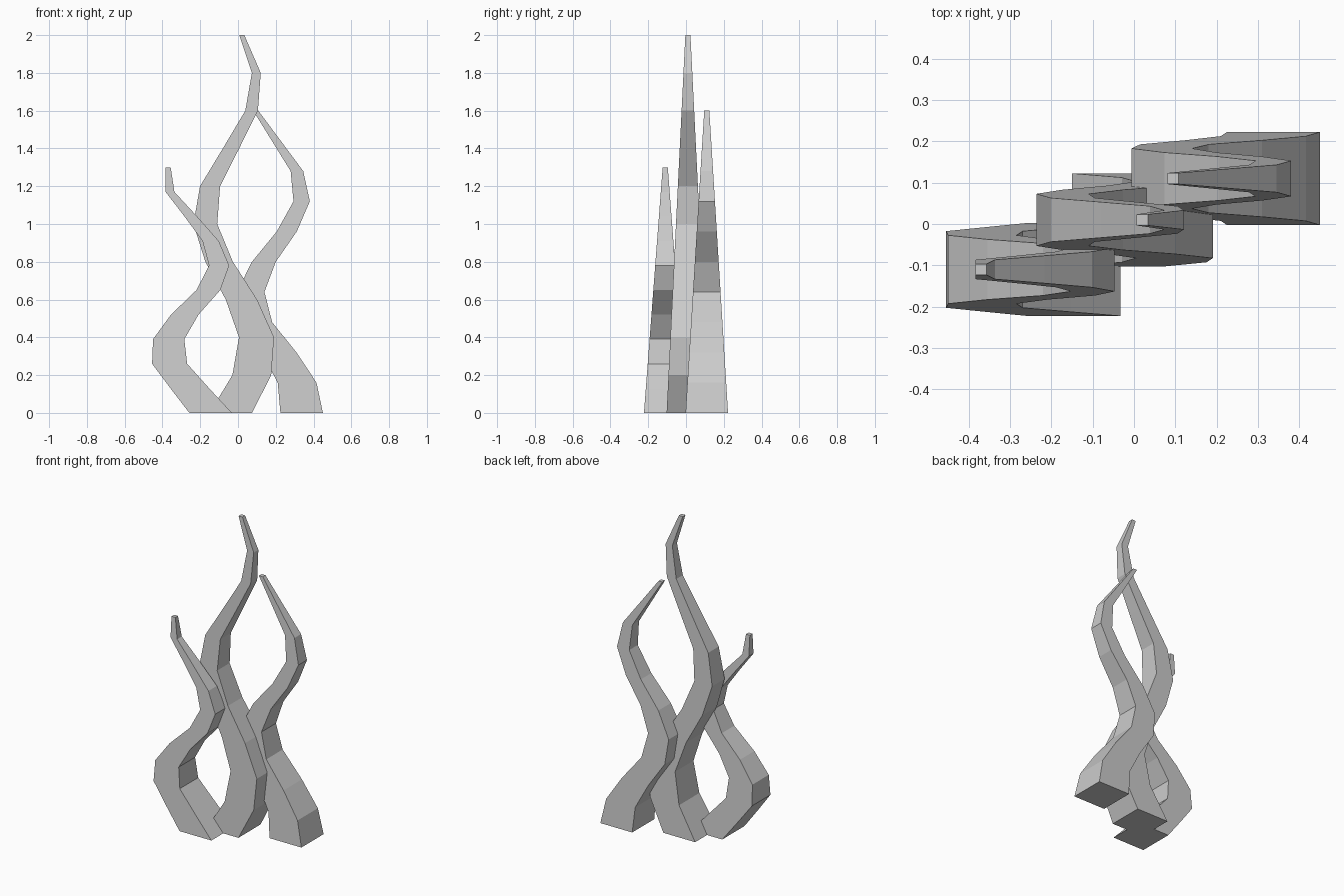
import bpy
import bmesh

cube = bpy.data.objects.get("Cube")
if cube:
    bpy.data.objects.remove(cube, do_unlink=True)

grey = bpy.data.materials.new("plain_grey")
grey.use_nodes = True
grey.diffuse_color = (0.6, 0.6, 0.6, 1)
grey.node_tree.nodes["Principled BSDF"].inputs["Base Color"].default_value = (0.6, 0.6, 0.6, 1)

BASE, TIP = 0.225, 0.027   # square section width at the ground and at the tip


def strand(name, height, y, centres):
    """Tapering square strand that sways in x through evenly spaced level rings."""
    bm = bmesh.new()
    last = len(centres) - 1
    rings = []
    for i, x in enumerate(centres):
        t = i / last
        h = (BASE + (TIP - BASE) * t) / 2
        rings.append([bm.verts.new((x + sx * h, y + sy * h, height * t))
                      for sx, sy in ((-1, -1), (1, -1), (1, 1), (-1, 1))])
    for low, high in zip(rings, rings[1:]):
        for k in range(4):
            n = (k + 1) % 4
            bm.faces.new((low[k], low[n], high[n], high[k]))
    bm.faces.new(rings[0][::-1])
    bm.faces.new(rings[-1])
    bmesh.ops.recalc_face_normals(bm, faces=bm.faces)
    mesh = bpy.data.meshes.new(name)
    bm.to_mesh(mesh)
    bm.free()
    mesh.materials.append(grey)
    bpy.context.collection.objects.link(bpy.data.objects.new(name, mesh))


# Three strands, one behind the other
strand("front_strand", 1.3, -0.11,
       (-.145, -.255, -.362, -.367, -.282, -.157, -.1, -.145, -.25, -.36, -.37))
strand("middle_strand", 2.0, 0.01,
       (-.038, .073, .098, .018, -.1, -.173, -.148, -.037, .072, .097, .02))
strand("back_strand", 1.6, 0.11,
       (.337, .313, .217, .098, .067, .137, .258, .337, .312, .203, .094))
